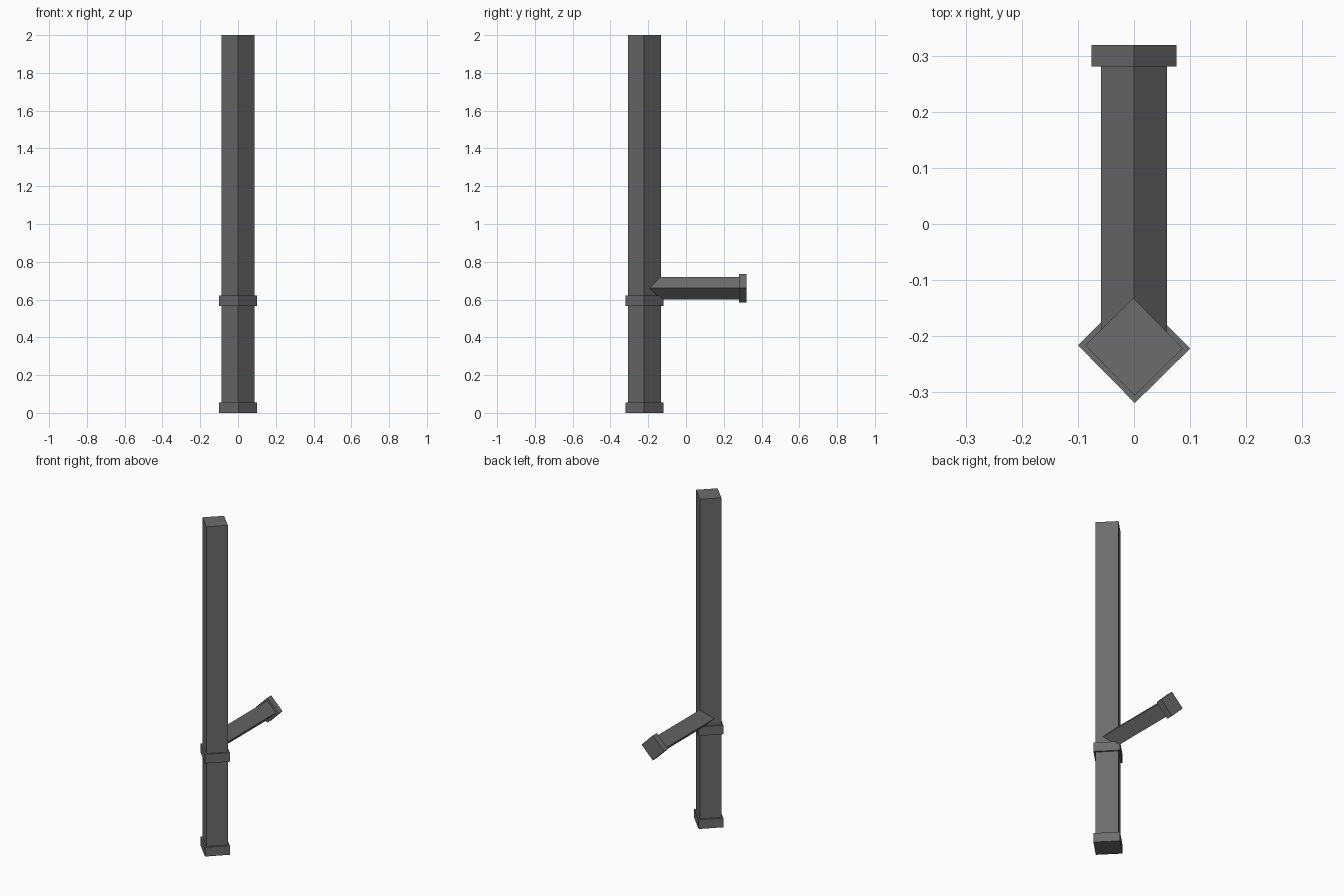
import bpy, bmesh
from mathutils import Vector

if "Cube" in bpy.data.objects:
    bpy.data.objects.remove(bpy.data.objects["Cube"])

metal = bpy.data.materials.new("dark grey metal")
metal.diffuse_color = (0.15, 0.15, 0.15, 1)
metal.use_nodes = True
metal.node_tree.nodes["Principled BSDF"].inputs["Base Color"].default_value = metal.diffuse_color

# slightly skewed diamond cross-section shared by the upright parts
POST_SHAPE = [(1, -0.03), (-0.015, 1), (-1, 0.03), (0.015, -1)]
ARM_SHAPE = [(1, 0), (0, 1), (-1, 0), (0, -1)]


def prism(name, shape, radius, start, end, u, v):
    """Closed straight bar with the given section, swept from start to end."""
    start, end, u, v = map(Vector, (start, end, u, v))
    bm = bmesh.new()
    rings = [[bm.verts.new(c + u * a * radius + v * b * radius) for a, b in shape]
             for c in (start, end)]
    n = len(shape)
    for i in range(n):
        j = (i + 1) % n
        bm.faces.new((rings[0][i], rings[0][j], rings[1][j], rings[1][i]))
    bm.faces.new(rings[0][::-1])
    bm.faces.new(rings[1])
    bmesh.ops.recalc_face_normals(bm, faces=bm.faces)
    mesh = bpy.data.meshes.new(name)
    bm.to_mesh(mesh)
    bm.free()
    mesh.materials.append(metal)
    obj = bpy.data.objects.new(name, mesh)
    bpy.context.collection.objects.link(obj)
    return obj


def upright(name, radius, z0, z1):
    y = -0.219
    return prism(name, POST_SHAPE, radius, (0, y, z0), (0, y, z1), (1, 0, 0), (0, 1, 0))


def arm(name, radius, y0, y1):
    z = 0.66
    return prism(name, ARM_SHAPE, radius, (0, y0, z), (0, y1, z), (1, 0, 0), (0, 0, 1))


# vertical pipe with its two collars
upright("main_pipe", 0.087, 0.001, 2.0)
upright("base_collar", 0.1, 0.0, 0.056)
upright("middle_collar", 0.1, 0.566, 0.621)

# side branch running backwards, with an end flange
arm("branch_pipe", 0.059, -0.219, 0.30)
arm("branch_flange", 0.076, 0.281, 0.319)
